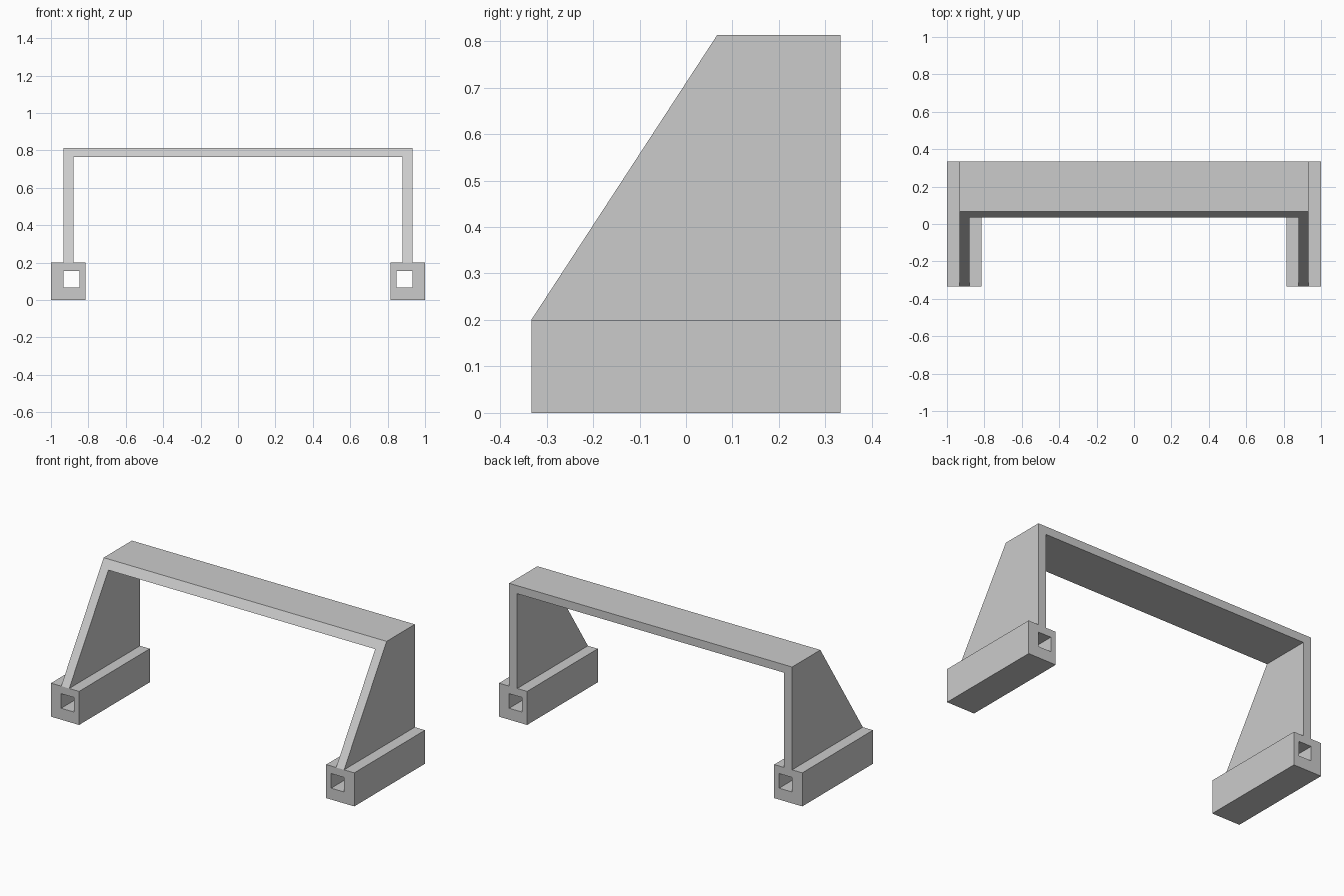
import bpy
import bmesh

cube = bpy.data.objects.get("Cube")
if cube:
    bpy.data.objects.remove(cube, do_unlink=True)

grey = bpy.data.materials.new("plain grey")
grey.use_nodes = True
colour = (0.6, 0.6, 0.6, 1)
grey.diffuse_color = colour
grey.node_tree.nodes["Principled BSDF"].inputs["Base Color"].default_value = colour

DEPTH = 0.333      # half depth
RAIL_TOP = 0.2
TOP = 0.813
TOP_FRONT = 0.067  # front edge of the top plate


def finish(name, bm):
    bmesh.ops.recalc_face_normals(bm, faces=bm.faces)
    mesh = bpy.data.meshes.new(name)
    bm.to_mesh(mesh)
    bm.free()
    mesh.materials.append(grey)
    obj = bpy.data.objects.new(name, mesh)
    bpy.context.collection.objects.link(obj)
    return obj


def rectangle(x0, x1, z0, z1):
    return [(x0, z0), (x1, z0), (x1, z1), (x0, z1)]


def rail(name, side):
    """Square tube open at both ends, running front to back."""
    bm = bmesh.new()
    loops = []
    for outline in (rectangle(0.815, 1, 0, RAIL_TOP),
                    rectangle(0.848, 0.933, 0.068, 0.155)):
        for y in (-DEPTH, DEPTH):
            loops.append([bm.verts.new((side * x, y, z)) for x, z in outline])
    outer_front, outer_back, inner_front, inner_back = loops
    for a, b in ((outer_front, outer_back), (outer_back, inner_back),
                 (inner_back, inner_front), (inner_front, outer_front)):
        for i in range(4):
            j = (i + 1) % 4
            bm.faces.new((a[i], a[j], b[j], b[i]))
    return finish(name, bm)


def arch(name):
    """Upside-down U extruded backwards, with a sloping front."""
    half = [(0.933, RAIL_TOP), (0.933, TOP), (0.88, 0.765), (0.88, RAIL_TOP)]
    outer = half[:2] + [(-x, z) for x, z in reversed(half[:2])]
    inner = [(-x, z) for x, z in reversed(half[2:])] + half[2:]
    slope = (TOP_FRONT + DEPTH) / (TOP - RAIL_TOP)
    bm = bmesh.new()
    front = [bm.verts.new((x, -DEPTH + (z - RAIL_TOP) * slope, z))
             for x, z in outer + inner]
    back = [bm.verts.new((x, DEPTH, z)) for x, z in outer + inner]
    count = len(front)
    for i in range(count):
        j = (i + 1) % count
        bm.faces.new((front[i], front[j], back[j], back[i]))
    # Leg, plate, leg on the front and the back
    for ring in (front, back):
        for i in range(3):
            bm.faces.new((ring[i], ring[i + 1], ring[count - 2 - i], ring[count - 1 - i]))
    return finish(name, bm)


rail("left_rail", 1)
rail("right_rail", -1)
arch("arch_frame")
